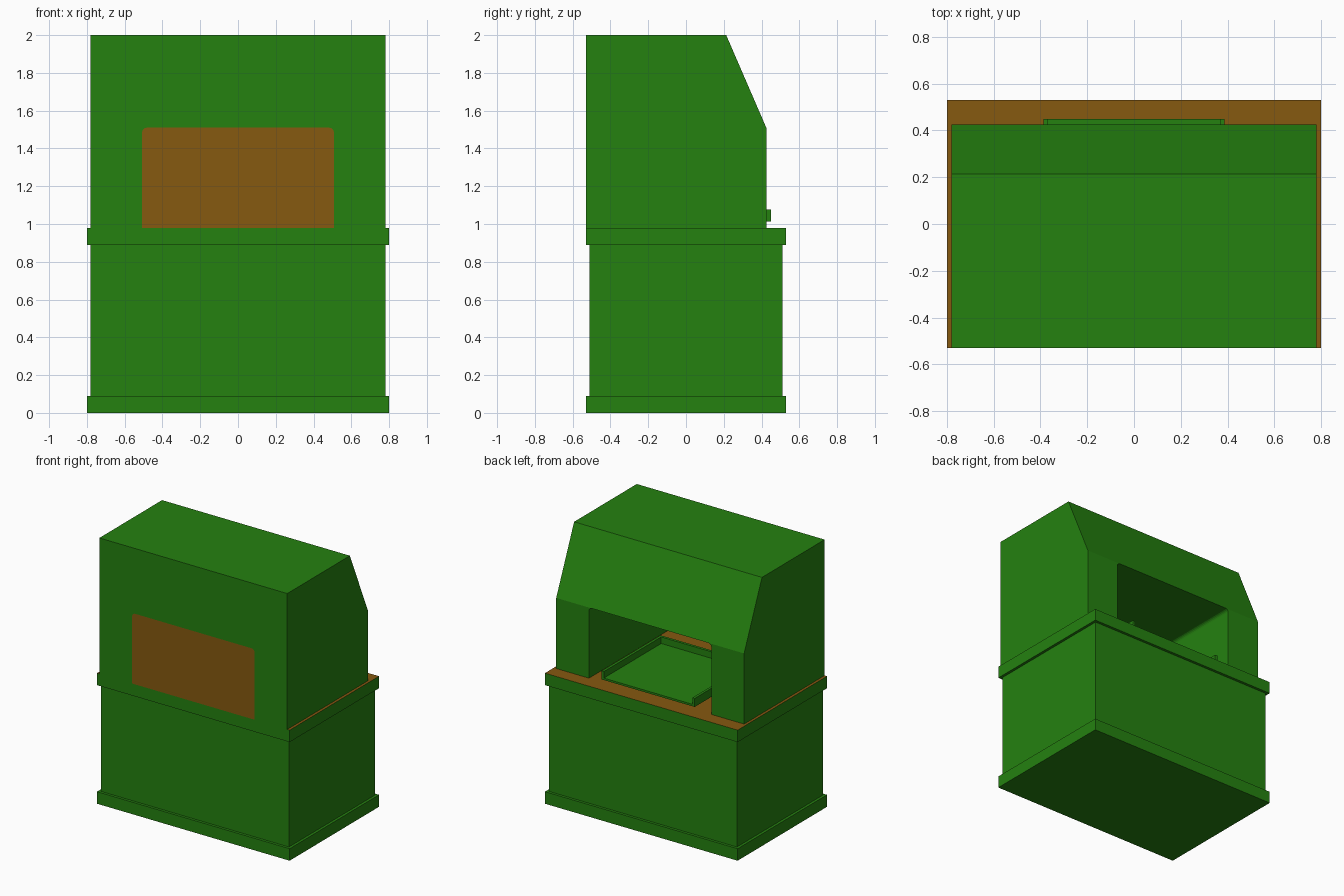
import bpy
import bmesh
from math import sin, cos, pi
from mathutils import Vector

cube = bpy.data.objects.get("Cube")
if cube:
    bpy.data.objects.remove(cube, do_unlink=True)


def make_material(name, color):
    mat = bpy.data.materials.new(name)
    mat.use_nodes = True
    mat.diffuse_color = (*color, 1)
    mat.node_tree.nodes["Principled BSDF"].inputs["Base Color"].default_value = (*color, 1)
    return mat


green = make_material("green paint", (0.018, 0.22, 0.005))
brown = make_material("brown wood", (0.24, 0.1, 0.005))


def prism(name, points, offset, *mats):
    """Extrude a closed outline of 3D points along offset."""
    bm = bmesh.new()
    face = bm.faces.new([bm.verts.new(p) for p in points])
    new = bmesh.ops.extrude_face_region(bm, geom=[face])["geom"]
    verts = [v for v in new if isinstance(v, bmesh.types.BMVert)]
    bmesh.ops.translate(bm, vec=Vector(offset), verts=verts)
    bmesh.ops.recalc_face_normals(bm, faces=bm.faces)
    mesh = bpy.data.meshes.new(name)
    bm.to_mesh(mesh)
    bm.free()
    for mat in mats:
        mesh.materials.append(mat)
    obj = bpy.data.objects.new(name, mesh)
    bpy.context.collection.objects.link(obj)
    return obj


def box(name, x, y, z, *mats):
    """Box from (low, high) ranges on each axis."""
    outline = [(x[0], y[0], z[0]), (x[1], y[0], z[0]), (x[1], y[1], z[0]), (x[0], y[1], z[0])]
    return prism(name, outline, (0, 0, z[1] - z[0]), *mats)


def arch(half_width, y, bottom, top, radius, steps=4):
    """Rectangle outline in the XZ plane with rounded top corners."""
    points = [(-half_width, y, bottom), (half_width, y, bottom)]
    for side, start in ((1, 0), (-1, pi / 2)):
        for i in range(steps + 1):
            a = start + i * pi / 2 / steps
            points.append((side * (half_width - radius) + radius * cos(a), y,
                           top - radius + radius * sin(a)))
    return points


# Cabinet: plinth, body and counter
HALF_X, HALF_Y, COUNTER_Z = 0.8, 0.53, 0.98
box("plinth", (-HALF_X, HALF_X), (-HALF_Y, HALF_Y), (0, 0.09), green)
box("cabinet_body", (-0.78, 0.78), (-0.51, 0.51), (0.09, 0.89), green)
counter = box("counter", (-HALF_X, HALF_X), (-HALF_Y, HALF_Y), (0.89, COUNTER_Z), green, brown)
for poly in counter.data.polygons:
    poly.material_index = int(poly.normal.z > 0.5)

# Hood with sloped back and a passage through it
side_profile = [(-HALF_Y, COUNTER_Z), (0.425, COUNTER_Z), (0.425, 1.51), (0.213, 2), (-HALF_Y, 2)]
hood = prism("hood", [(-0.78, y, z) for y, z in side_profile], (1.56, 0, 0), green)
cutter = prism("passage_cutter", arch(0.508, -0.7, 0.9, 1.51, 0.025), (0, 1.4, 0), green)
cutter.hide_render = True
cut = hood.modifiers.new("passage", "BOOLEAN")
cut.operation = "DIFFERENCE"
cut.solver = "EXACT"
cut.object = cutter
bpy.context.view_layer.objects.active = hood
bpy.ops.object.modifier_apply(modifier=cut.name)
bpy.data.objects.remove(cutter, do_unlink=True)

# Wooden panel closing the front of the passage
prism("front_panel", arch(0.508, -HALF_Y, COUNTER_Z, 1.51, 0.025), (0, 0.02, 0), brown)

# Sliding tray, open at the back
TRAY_X, TRAY_Y, TRAY_Z, RAIL = 0.387, (-0.25, 0.45), (1.013, 1.077), 0.02
inner = TRAY_X - RAIL
box("tray_floor", (-inner, inner), (TRAY_Y[0] + RAIL, TRAY_Y[1]), (TRAY_Z[0], TRAY_Z[0] + 0.015), green)
for side, name in ((-1, "right"), (1, "left")):
    box("tray_rail_" + name, sorted((side * inner, side * TRAY_X)), TRAY_Y, TRAY_Z, green)
box("tray_front_rail", (-inner, inner), (TRAY_Y[0], TRAY_Y[0] + RAIL), TRAY_Z, green)
